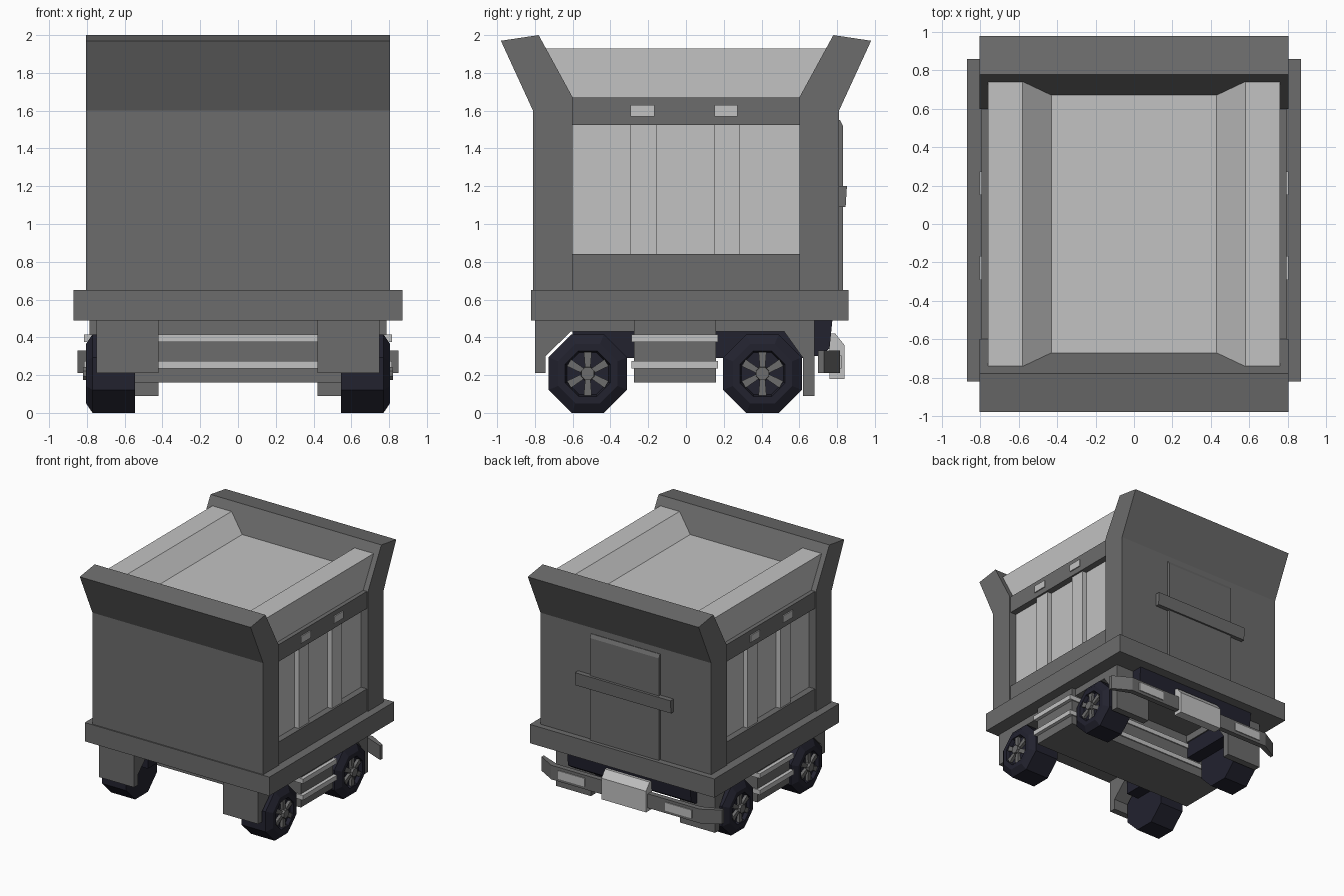
import bpy, bmesh, math
from mathutils import Vector

if "Cube" in bpy.data.objects:
    bpy.data.objects.remove(bpy.data.objects["Cube"])


def material(name, r, g, b):
    m = bpy.data.materials.new(name)
    m.diffuse_color = (r, g, b, 1)
    m.use_nodes = True
    m.node_tree.nodes["Principled BSDF"].inputs["Base Color"].default_value = m.diffuse_color
    return m


GREY = material("dark_grey", 0.15, 0.15, 0.15)
LIGHT = material("light_grey", 0.54, 0.54, 0.54)
NAVY = material("rubber_navy", 0.016, 0.016, 0.028)


def finish(name, bm, mat):
    bmesh.ops.recalc_face_normals(bm, faces=bm.faces)
    me = bpy.data.meshes.new(name)
    bm.to_mesh(me)
    bm.free()
    me.materials.append(mat)
    ob = bpy.data.objects.new(name, me)
    bpy.context.collection.objects.link(ob)
    return ob


def prism(name, pts, axis, a, b, mat):
    """Extrude a 2D profile along x (pts y,z), y (pts x,z) or z (pts x,y)."""
    place = {"x": lambda p, t: (t, p[0], p[1]),
             "y": lambda p, t: (p[0], t, p[1]),
             "z": lambda p, t: (p[0], p[1], t)}[axis]
    bm = bmesh.new()
    f = bm.faces.new([bm.verts.new(place(p, a)) for p in pts])
    ext = bmesh.ops.extrude_face_region(bm, geom=[f])
    move = Vector(place((0, 0), b - a))
    bmesh.ops.translate(bm, vec=move,
                        verts=[v for v in ext["geom"] if isinstance(v, bmesh.types.BMVert)])
    return finish(name, bm, mat)


def box(name, x0, x1, y0, y1, z0, z1, mat):
    return prism(name, [(x0, y0), (x1, y0), (x1, y1), (x0, y1)], "z", z0, z1, mat)


def side_box(name, s, x0, x1, y0, y1, z0, z1, mat):
    return box(name, min(s * x0, s * x1), max(s * x0, s * x1), y0, y1, z0, z1, mat)


# Flat chassis plate and inner body
box("chassis_plate", -0.87, 0.87, -0.82, 0.86, 0.49, 0.65, GREY)
box("body_core", -0.74, 0.74, -0.61, 0.61, 0.65, 1.66, LIGHT)

# Flared end walls
wall = [(0.6, 0.65), (0.81, 0.65), (0.81, 1.6), (0.98, 1.97), (0.78, 2.0), (0.6, 1.67)]
for s, name in ((-1, "front_wall"), (1, "rear_wall")):
    prism(name, [(s * y, z) for y, z in wall], "x", -0.805, 0.805, GREY)

# Open trough on the top
prism("top_trough", [(-0.76, 1.62), (0.76, 1.62), (0.76, 1.93), (0.58, 1.93), (0.43, 1.8),
                     (-0.43, 1.8), (-0.58, 1.93), (-0.76, 1.93)], "y", -0.74, 0.74, LIGHT)

# Rear door with its cross bar
prism("rear_door", [(0.8, 0.65), (0.83, 0.65), (0.83, 1.52), (0.815, 1.55), (0.8, 1.55)],
      "x", -0.325, 0.325, GREY)
prism("door_bar", [(0.81, 1.09), (0.845, 1.09), (0.852, 1.2), (0.81, 1.2)],
      "x", -0.45, 0.45, GREY)

# Side rails, ribs, lamps, skirts
skirt = [(-0.8, 0.49), (-0.8, 0.21), (-0.745, 0.21), (-0.745, 0.3), (-0.61, 0.43),
         (0.52, 0.43), (0.62, 0.29), (0.62, 0.09), (0.68, 0.09), (0.68, 0.49)]
for s in (-1, 1):
    side_box("lower_rail", s, 0.7, 0.795, -0.6, 0.6, 0.65, 0.84, GREY)
    side_box("upper_rail", s, 0.7, 0.795, -0.6, 0.6, 1.525, 1.67, GREY)
    for y0, y1 in ((-0.295, -0.155), (0.15, 0.285)):
        side_box("panel_rib", s, 0.7, 0.78, y0, y1, 0.84, 1.53, LIGHT)
        side_box("side_lamp", s, 0.78, 0.804, y0 + 0.002, y1 - 0.012, 1.57, 1.63, LIGHT)
    prism("wheel_skirt", skirt, "x", s * 0.42, s * 0.75, GREY)
    side_box("front_wheel_liner", s, 0.43, 0.55, -0.6, -0.27, 0.29, 0.435, NAVY)
    side_box("rear_wheel_liner", s, 0.43, 0.55, 0.15, 0.625, 0.29, 0.435, NAVY)

# Centre underbody box with two light bands
box("underbody", -0.785, 0.785, -0.275, 0.16, 0.16, 0.49, GREY)
for z in (0.235, 0.375):
    box("underbody_band", -0.815, 0.815, -0.288, 0.17, z, z + 0.04, LIGHT)

# Rear underside panel and bumper
prism("rear_under_panel", [(0.67, 0.49), (0.775, 0.49), (0.76, 0.34), (0.7, 0.3), (0.67, 0.3)],
      "x", -0.58, 0.58, NAVY)
prism("bumper", [(-0.85, 0.70), (-0.68, 0.77), (0.68, 0.77), (0.85, 0.70), (0.85, 0.73),
                 (0.70, 0.815), (-0.70, 0.815), (-0.85, 0.73)], "z", 0.21, 0.33, GREY)
prism("bumper_block", [(0.76, 0.18), (0.838, 0.18), (0.838, 0.36), (0.79, 0.42), (0.76, 0.42)],
      "x", -0.21, 0.21, LIGHT)
for s in (-1, 1):
    side_box("bumper_lamp", s, 0.38, 0.63, 0.81, 0.823, 0.235, 0.305, LIGHT)


def lathe(name, profile, n, cy, cz, s, mat, turn):
    """Spin (x, radius) rings around a sideways axle, capping both ends."""
    bm = bmesh.new()
    rings = []
    for x, r in profile:
        rings.append([bm.verts.new((s * x, cy + r * math.cos(turn + 2 * math.pi * i / n),
                                    cz + r * math.sin(turn + 2 * math.pi * i / n)))
                      for i in range(n)])
    for a, b in zip(rings, rings[1:]):
        for i in range(n):
            j = (i + 1) % n
            bm.faces.new((a[i], a[j], b[j], b[i]))
    bm.faces.new(rings[0])
    bm.faces.new(rings[-1])
    return finish(name, bm, mat)


# Eight-sided wheels with six-spoke hubs
R = 0.208 / math.cos(math.pi / 8)
for s in (-1, 1):
    for cy in (-0.52, 0.405):
        cz = 0.208
        lathe("tyre", [(0.545, R), (0.77, R), (0.805, 0.17), (0.805, 0.13), (0.775, 0.12)],
              8, cy, cz, s, NAVY, math.pi / 8)
        lathe("hub", [(0.77, 0.04), (0.82, 0.036)], 8, cy, cz, s, GREY, math.pi / 8)
        for k in range(6):
            a = math.pi / 6 + k * math.pi / 3
            ca, sa = math.cos(a), math.sin(a)
            pts = [(cy + r * ca - w * sa, cz + r * sa + w * ca)
                   for r, w in ((0.03, -0.014), (0.115, -0.021), (0.115, 0.021), (0.03, 0.014))]
            prism("spoke", pts, "x", s * 0.77, s * 0.80, GREY)
